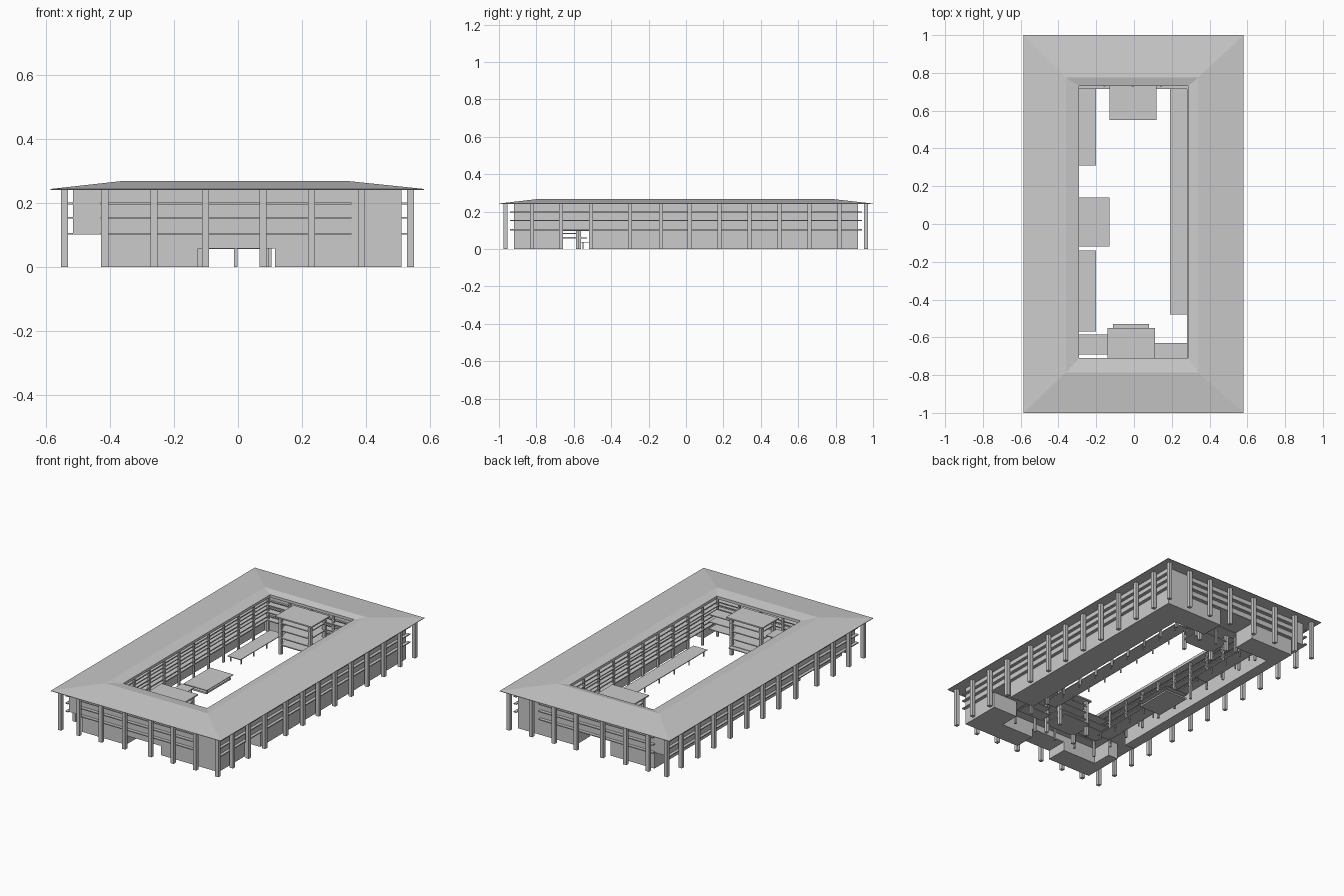
import bpy, bmesh

if "Cube" in bpy.data.objects:
    bpy.data.objects.remove(bpy.data.objects["Cube"])


def boxes(name, items):
    """One object from (x0, x1, y0, y1, z0, z1) boxes."""
    bm = bmesh.new()
    for x0, x1, y0, y1, z0, z1 in items:
        vs = bmesh.ops.create_cube(bm, size=1)["verts"]
        for v in vs:
            v.co = (x1 if v.co.x > 0 else x0, y1 if v.co.y > 0 else y0, z1 if v.co.z > 0 else z0)
    return finish(name, bm)


def finish(name, bm):
    bmesh.ops.recalc_face_normals(bm, faces=bm.faces[:])
    me = bpy.data.meshes.new(name)
    bm.to_mesh(me)
    bm.free()
    ob = bpy.data.objects.new(name, me)
    bpy.context.collection.objects.link(ob)
    return ob


def ring(x0, x1, y0, y1, w, z0, z1):
    """Four boxes following the inside of a rectangle."""
    return [(x0, x0 + w, y0, y1, z0, z1), (x1 - w, x1, y0, y1, z0, z1),
            (x0 + w, x1 - w, y0, y0 + w, z0, z1), (x0 + w, x1 - w, y1 - w, y1, z0, z1)]


def post(x, y, z1, r, z0=0.0):
    return (x - r, x + r, y - r, y + r, z0, z1)


def spread(a, b, n):
    return [a + (b - a) * i / (n - 1) for i in range(n)]


EAVE = 0.243
LEVELS = (0.1, 0.15, 0.195)
IX0, IX1, IY0, IY1 = -0.36, 0.34, -0.785, 0.775   # inner walls, under the ridge
CX0, CX1, CY0, CY1 = -0.29, 0.285, -0.71, 0.73    # courtyard opening

# Hipped ring roof: outer eave, ridge, inner eave, flat underside
bm = bmesh.new()
loops = []
for x0, x1, y0, y1, z in [(-0.585, 0.58, -1, 1, EAVE - 0.003), (-0.585, 0.58, -1, 1, EAVE),
                          (IX0, IX1, IY0, IY1, 0.268), (CX0, CX1, CY0, CY1, 0.257),
                          (CX0, CX1, CY0, CY1, EAVE - 0.003)]:
    loops.append([bm.verts.new(p) for p in ((x0, y0, z), (x1, y0, z), (x1, y1, z), (x0, y1, z))])
for a, b in zip(loops, loops[1:] + loops[:1]):
    for i in range(4):
        j = (i + 1) % 4
        bm.faces.new((a[i], a[j], b[j], b[i]))
finish("roof", bm)

# Ground storey, broken by the passages; the left side is set back
boxes("ground_storey", [
    (IX1, 0.51, -0.51, 0.92, 0, 0.1), (IX1, 0.51, -0.92, -0.66, 0, 0.1),
    (-0.428, IX0, -0.51, 0.92, 0, 0.1), (-0.428, IX0, -0.92, -0.66, 0, 0.1),
    (0.115, IX1, -0.92, IY0, 0, 0.1), (IX0, -0.125, -0.92, IY0, 0, 0.1),
    (-0.125, 0.115, -0.92, IY0, 0.057, 0.1),
    (0.115, IX1, IY1, 0.92, 0, 0.1), (IX0, -0.125, IY1, 0.92, 0, 0.1)])

# Upper storeys
boxes("upper_storeys", [
    (-0.515, IX0, -0.92, 0.92, 0.1, EAVE), (IX1, 0.51, -0.92, 0.92, 0.1, EAVE),
    (IX0, IX1, -0.92, IY0, 0.1, EAVE), (IX0, IX1, IY1, 0.92, 0.1, EAVE)])

# Outer ledges at each floor
ledges = []
for z in LEVELS:
    a, b = z, z + 0.006
    ledges += [(-0.533, -0.515, -0.93, 0.935, a, b), (0.51, 0.528, -0.93, 0.935, a, b),
               (-0.43, 0.355, -0.94, -0.92, a, b), (-0.43, 0.355, 0.92, 0.94, a, b)]
boxes("outer_ledges", ledges)

# Outer colonnade
ys = [-0.965, -0.823, -0.668, -0.508, -0.3, -0.134, 0.02, 0.18, 0.34, 0.5, 0.66, 0.82, 0.963]
xs = [-0.416, -0.262, -0.102, 0.078, 0.23, 0.385]
boxes("outer_columns", [post(x, y, EAVE, 0.011) for x in (-0.542, 0.538) for y in ys]
      + [post(x, y, EAVE, 0.011) for y in (-0.965, 0.963) for x in xs])

# Courtyard galleries: floors, handrails and posts
floors, rails = [], []
for z in (0.097, 0.147, 0.192):
    floors += ring(IX0, IX1, IY0, IY1, 0.06, z, z + 0.006)
    rails += ring(IX0 + 0.052, IX1 - 0.046, IY0 + 0.056, IY1 - 0.04, 0.005, z + 0.02, z + 0.024)
boxes("gallery_floors", floors)
boxes("gallery_rails", rails)
gy, gx = spread(-0.727, 0.733, 11), spread(-0.306, 0.292, 5)
boxes("gallery_posts", [post(x, y, EAVE, 0.006) for x in (gx[0], gx[-1]) for y in gy]
      + [post(x, y, EAVE, 0.006) for y in (gy[0], gy[-1]) for x in gx[1:-1]])


def tower(name, x0, x1, y0, y1, top):
    """Open porch with a floor at each level."""
    items = [(x0, x1, y0, y1, top - 0.008, top)]
    items += [(x0 + 0.015, x1 - 0.015, y0 + 0.01, y1 - 0.01, z, z + 0.006) for z in (0.057, 0.1, 0.147, 0.192)]
    items += [post(x, y, top, 0.009) for x in (x0 + 0.024, x1 - 0.024) for y in (y0 + 0.02, y1 - 0.02)]
    boxes(name, items)


tower("back_porch_tower", -0.13, 0.12, 0.55, 0.73, 0.235)
tower("front_porch_tower", -0.14, 0.11, -0.71, -0.55, 0.235)
boxes("front_porch_step", [(-0.11, 0.08, -0.56, -0.53, 0.055, 0.06)])


def canopy(name, x0, x1, y0, y1, top, n):
    items = [(x0, x1, y0, y1, top - 0.004, top)]
    items += [post(x, y, top, 0.003) for x in (x0 + 0.01, x1 - 0.01) for y in spread(y0 + 0.02, y1 - 0.02, n)]
    boxes(name, items)


# Low walkway canopies along the courtyard sides
canopy("left_back_canopy", -0.29, -0.2, 0.31, 0.73, 0.038, 4)
canopy("left_front_canopy", -0.29, -0.2, -0.57, -0.14, 0.038, 4)
canopy("right_canopy", 0.19, 0.285, -0.48, 0.72, 0.038, 9)
canopy("left_entrance_canopy", -0.29, -0.13, -0.12, 0.14, 0.03, 2)
boxes("left_entrance_platform", [(-0.29, -0.14, -0.11, 0.13, 0, 0.01)])

# Stair landings beside the front tower
landings = []
for z in (0.08, 0.125, 0.17):
    landings += [(-0.29, -0.14, -0.69, -0.585, z, z + 0.005), (0.11, 0.285, -0.71, -0.63, z, z + 0.005)]
boxes("stair_landings", landings)
